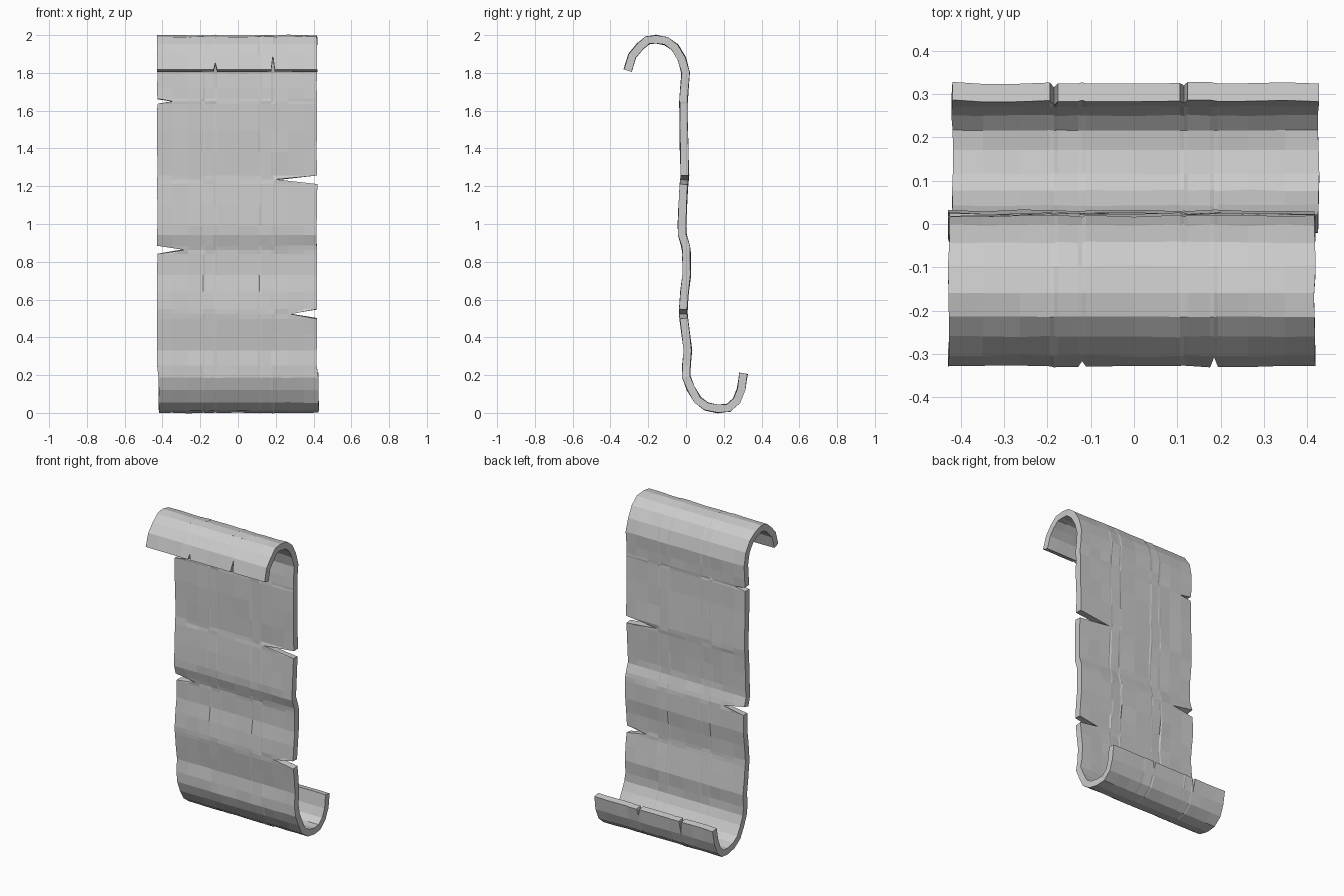
import bpy, bmesh, random
from mathutils import Vector

if "Cube" in bpy.data.objects:
    bpy.data.objects.remove(bpy.data.objects["Cube"])
random.seed(4)

HALF_THICK = 0.021
# centreline of the sheet (y, z): front curl, wavy hanging sheet, back curl
path = [(-.309, 1.812), (-.285, 1.89), (-.245, 1.938), (-.205, 1.972), (-.16, 1.979),
        (-.105, 1.968), (-.058, 1.935), (-.022, 1.875), (-.002, 1.8), (-.008, 1.72),
        (-.012, 1.662), (-.013, 1.649), (-.013, 1.636), (-.012, 1.5), (-.01, 1.38),
        (-.006, 1.257), (-.008, 1.234), (-.011, 1.21), (-.017, 1.1), (-.022, .99),
        (-.02, .945), (-.004, .89), (.001, .865), (.003, .842), (.004, .73),
        (-.008, .64), (-.014, .548), (-.014, .524), (-.012, .5), (-.002, .42),
        (.01, .33), (.002, .25), (.002, .19), (.024, .13), (.062, .069), (.108, .034),
        (.17, .021), (.225, .027), (.268, .065), (.292, .125), (.305, .21)]
P = [Vector(p) for p in path]
N = len(P)

# torn side notches: row z -> (side, tip x)
tears = {1.649: (-1, -.35), 1.234: (1, .2), .865: (-1, -.28), .524: (1, .28)}
# torn curl lips: row index -> {x: fraction of first segment torn away}
lips = {0: {-.12: .45, .185: .95}, N - 1: {.115: .5, -.185: .95}}

cols = [-1, -.82, -.62]
for c in (-.185, -.12, .115, .185):
    cols += [(c + d) / .425 for d in (-.009, 0, .009)]
cols = sorted(cols + [0, .62, .82, 1])

def normal(i):
    t = (P[min(i + 1, N - 1)] - P[max(i - 1, 0)]).normalized()
    return Vector((-t.y, t.x))

bm = bmesh.new()
layers = ([], [])
for i, (y, z) in enumerate(path):
    lo, hi = (-.43, .42) if z > .24 else (-.422, .428)
    lo += random.uniform(0, .004)
    hi -= random.uniform(0, .004)
    tip = tears.get(z)
    n = normal(i)
    rows = ([], [])
    for c in cols:
        x = c * .425
        if c == -1:
            x = lo
        elif c == 1:
            x = hi
        # pinch the row into the tear
        if tip and tip[0] < 0:
            x = max(x, tip[1] + (c + 1) * .01)
        elif tip:
            x = min(x, tip[1] - (1 - c) * .01)
        base = P[i].copy()
        for lx, f in lips.get(i, {}).items():
            if abs(c * .425 - lx) < .001:
                base = base.lerp(P[1] if i == 0 else P[N - 2], f)
        wobble = random.uniform(-.0025, .0025)
        for k, s in enumerate((-1, 1)):
            q = base + n * (s * HALF_THICK + wobble)
            rows[k].append(bm.verts.new((x, q.x, q.y)))
    layers[0].append(rows[0])
    layers[1].append(rows[1])

A, B = layers
M = len(cols)
# both skins of the sheet
for i in range(N - 1):
    for j in range(M - 1):
        bm.faces.new((A[i][j], A[i][j + 1], A[i + 1][j + 1], A[i + 1][j]))
        bm.faces.new((B[i][j], B[i + 1][j], B[i + 1][j + 1], B[i][j + 1]))
    # side edges
    for j in (0, M - 1):
        bm.faces.new((A[i][j], A[i + 1][j], B[i + 1][j], B[i][j]))
# curl lips
for i in (0, N - 1):
    for j in range(M - 1):
        bm.faces.new((A[i][j], A[i][j + 1], B[i][j + 1], B[i][j]))
bmesh.ops.recalc_face_normals(bm, faces=bm.faces)

mesh = bpy.data.meshes.new("parchment_sheet")
bm.to_mesh(mesh)
bm.free()
mat = bpy.data.materials.new("plain grey")
mat.diffuse_color = (.6, .6, .6, 1)
mat.use_nodes = True
mat.node_tree.nodes["Principled BSDF"].inputs["Base Color"].default_value = mat.diffuse_color
mesh.materials.append(mat)
sheet = bpy.data.objects.new("parchment_sheet", mesh)
bpy.context.collection.objects.link(sheet)
